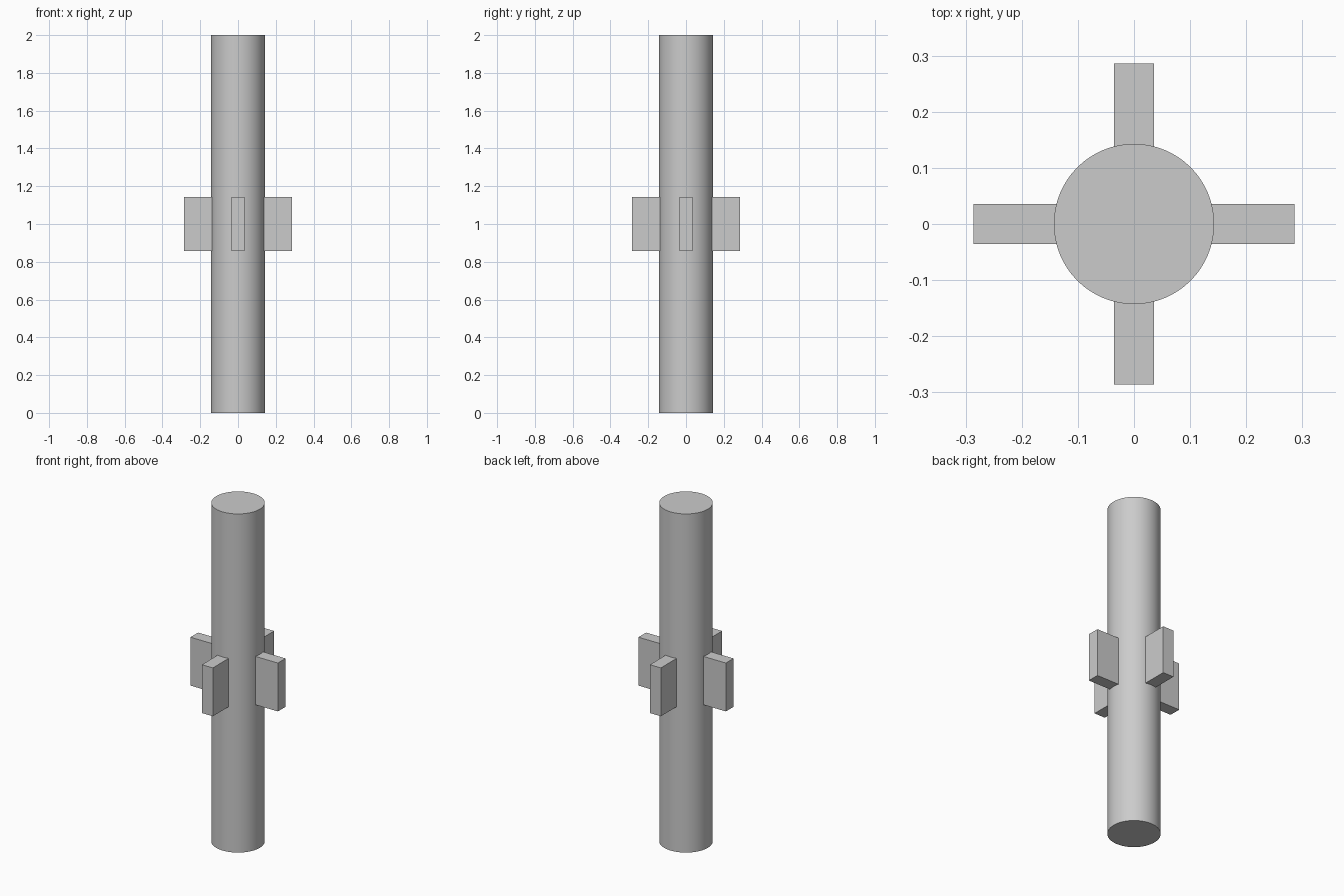
import bpy
import math

cube = bpy.data.objects.get("Cube")
if cube:
    bpy.data.objects.remove(cube, do_unlink=True)

HEIGHT = 2.0
RADIUS = HEIGHT / 14
REACH = 2 * RADIUS        # outer edge of each fin
THICK = RADIUS / 2
FIN_HEIGHT = 2 * RADIUS

# Single grey finish
grey = bpy.data.materials.new("light_grey")
grey.use_nodes = True
colour = (0.6, 0.6, 0.6, 1)
grey.diffuse_color = colour
grey.node_tree.nodes["Principled BSDF"].inputs["Base Color"].default_value = colour

# Smooth round column with sharp rims
bpy.ops.mesh.primitive_cylinder_add(vertices=64, radius=RADIUS, depth=HEIGHT,
                                    location=(0, 0, HEIGHT / 2))
column = bpy.context.object
column.name = "column"
column.data.materials.append(grey)
bpy.ops.object.shade_smooth_by_angle(angle=math.radians(30))


def add_fin(name, angle):
    """Flat block rooted inside the column and pointing outward."""
    inner = RADIUS * 0.9
    mid = (inner + REACH) / 2
    bpy.ops.mesh.primitive_cube_add(
        size=1, rotation=(0, 0, angle),
        location=(mid * math.cos(angle), mid * math.sin(angle), HEIGHT / 2))
    fin = bpy.context.object
    fin.name = name
    fin.scale = (REACH - inner, THICK, FIN_HEIGHT)
    bpy.ops.object.transform_apply(location=False, rotation=False, scale=True)
    fin.data.materials.append(grey)


# Four fins around the middle
for i, side in enumerate(("left", "back", "right", "front")):
    add_fin(side + "_fin", i * math.pi / 2)
